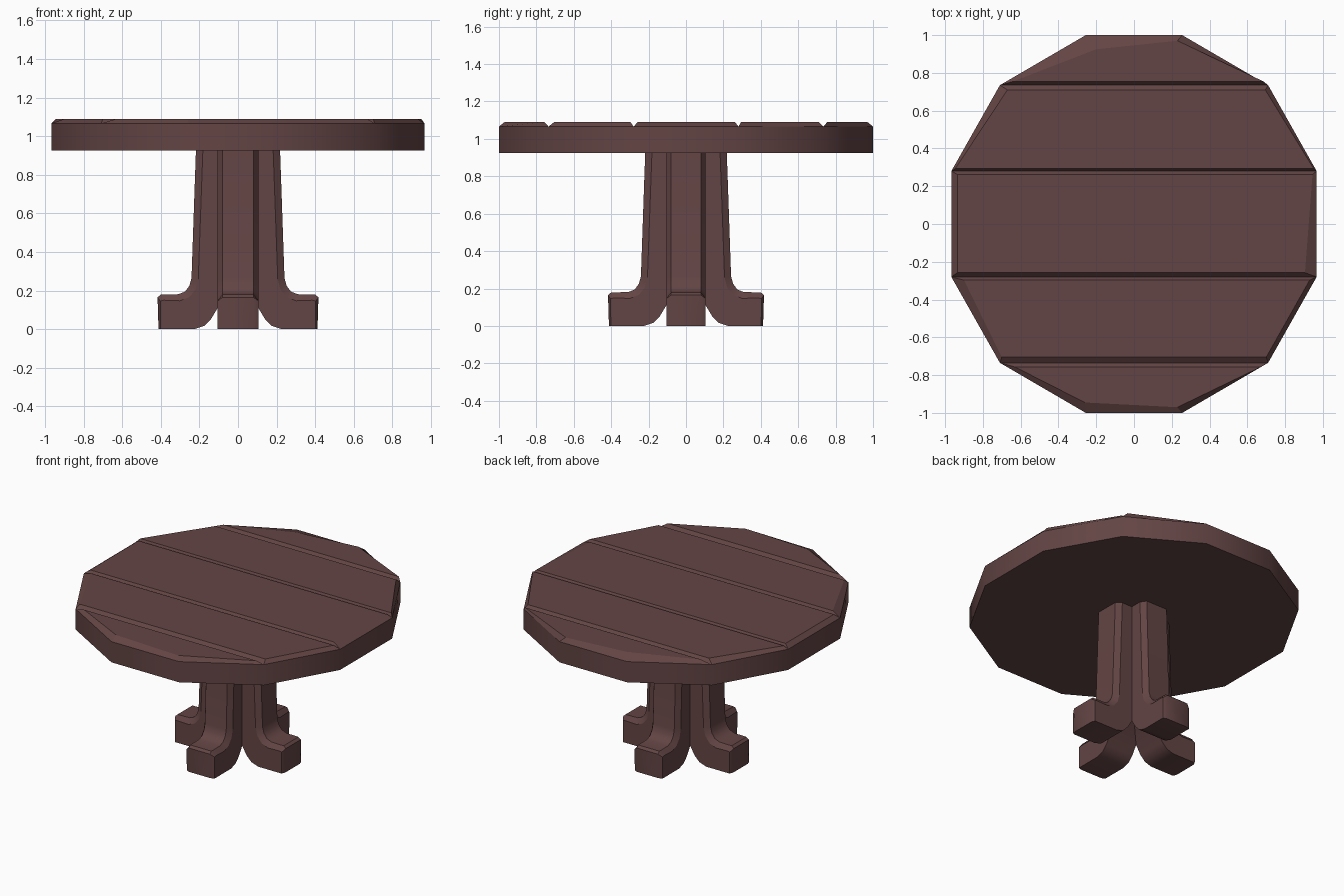
import bpy, bmesh, math
from mathutils import Matrix

if "Cube" in bpy.data.objects:
    bpy.data.objects.remove(bpy.data.objects["Cube"])

wood = bpy.data.materials.new("dark reddish wood")
wood.diffuse_color = (0.125, 0.059, 0.058, 1)
wood.use_nodes = True
wood.node_tree.nodes["Principled BSDF"].inputs["Base Color"].default_value = wood.diffuse_color


def make_object(name, bm, smooth_angle):
    bmesh.ops.recalc_face_normals(bm, faces=bm.faces)
    mesh = bpy.data.meshes.new(name)
    bm.to_mesh(mesh)
    bm.free()
    mesh.materials.append(wood)
    obj = bpy.data.objects.new(name, mesh)
    bpy.context.collection.objects.link(obj)
    bpy.ops.object.select_all(action='DESELECT')
    obj.select_set(True)
    bpy.context.view_layer.objects.active = obj
    bpy.ops.object.shade_smooth_by_angle(angle=math.radians(smooth_angle))
    return obj


def loft(bm, lower, z0, upper, z1, cap_bottom=True):
    """Closed solid between two outlines with equal point counts."""
    a = [bm.verts.new((x, y, z0)) for x, y in lower]
    b = [bm.verts.new((x, y, z1)) for x, y in upper]
    n = len(a)
    for i in range(n):
        j = (i + 1) % n
        bm.faces.new((a[i], a[j], b[j], b[i]))
    if cap_bottom:
        bm.faces.new(a[::-1])
    bm.faces.new(b)


# Tabletop slab: twelve-sided, slightly longer in y
BOTTOM, SEAM, TOP = 0.925, 1.066, 1.09
right = [(0.255, -1), (0.71, -0.735), (0.967, -0.28),
         (0.967, 0.28), (0.71, 0.735), (0.255, 1)]
rim = right + [(-x, y) for x, y in reversed(right)]
bm = bmesh.new()
loft(bm, rim, BOTTOM, rim, SEAM)
make_object("tabletop_slab", bm, 34)

# Five planks, hand-hewn: rim vertices below, uneven chamfered outline above
planks = [
    ((0, 1, 10, 11), [(0.23, -0.97), (0.67, -0.757), (-0.63, -0.757), (-0.26, -0.945)]),
    ((1, 2, 9, 10), [(0.70, -0.705), (0.93, -0.297), (-0.90, -0.297), (-0.70, -0.705)]),
    ((2, 3, 8, 9), [(0.905, -0.258), (0.945, 0.262), (-0.935, 0.262), (-0.935, -0.258)]),
    ((3, 4, 7, 8), [(0.95, 0.295), (0.695, 0.71), (-0.67, 0.71), (-0.945, 0.295)]),
    ((4, 5, 6, 7), [(0.685, 0.755), (0.23, 0.97), (-0.20, 0.925), (-0.64, 0.755)]),
]
for k, (ids, top) in enumerate(planks):
    bm = bmesh.new()
    loft(bm, [rim[i] for i in ids], SEAM, top, TOP, cap_bottom=False)
    make_object("plank_%d" % (k + 1), bm, 10)

# Pedestal leg: ridge profile (narrow) and side profile (wide) give the chamfer
ridge = [(0.218, 0.93), (0.241, 0.265), (0.252, 0.225), (0.274, 0.195),
         (0.308, 0.181), (0.400, 0.179), (0.417, 0.165), (0.412, 0.0)]
side = [(0.182, 0.93), (0.206, 0.26), (0.220, 0.205), (0.252, 0.166),
        (0.300, 0.147), (0.385, 0.150), (0.403, 0.146), (0.402, 0.0)]
under = [(0.225, 0.0), (0.175, 0.017), (0.14, 0.052), (0.105, 0.11), (0.0, 0.2)]


def make_leg(name, angle):
    bm = bmesh.new()

    def rail(points, y):
        return [bm.verts.new((x, y, z)) for x, z in points]

    rails = [rail(side, -0.105), rail(ridge, -0.08),
             rail(ridge, 0.08), rail(side, 0.105)]
    # outer strip with chamfers
    for a, b in zip(rails, rails[1:]):
        for i in range(len(a) - 1):
            bm.faces.new((a[i], a[i + 1], b[i + 1], b[i]))
    # arched underside and flat flanks, closed at the core
    u0, u1 = rail(under, -0.105), rail(under, 0.105)
    c0, c1 = rail([(0, 0.93)], -0.105), rail([(0, 0.93)], 0.105)
    for i in range(len(under) - 1):
        bm.faces.new((u0[i], u0[i + 1], u1[i + 1], u1[i]))
    bm.faces.new([r[-1] for r in rails] + [u1[0], u0[0]])
    bm.faces.new([r[0] for r in rails] + [c1[0], c0[0]])
    bm.faces.new((u0[-1], c0[0], c1[0], u1[-1]))
    bm.faces.new(rails[0] + u0 + c0)
    bm.faces.new(rails[3] + u1 + c1)
    bmesh.ops.rotate(bm, verts=bm.verts, cent=(0, 0, 0),
                     matrix=Matrix.Rotation(angle, 3, 'Z'))
    make_object(name, bm, 34)


for k, name in enumerate(("right_leg", "back_leg", "left_leg", "front_leg")):
    make_leg(name, k * math.pi / 2)
